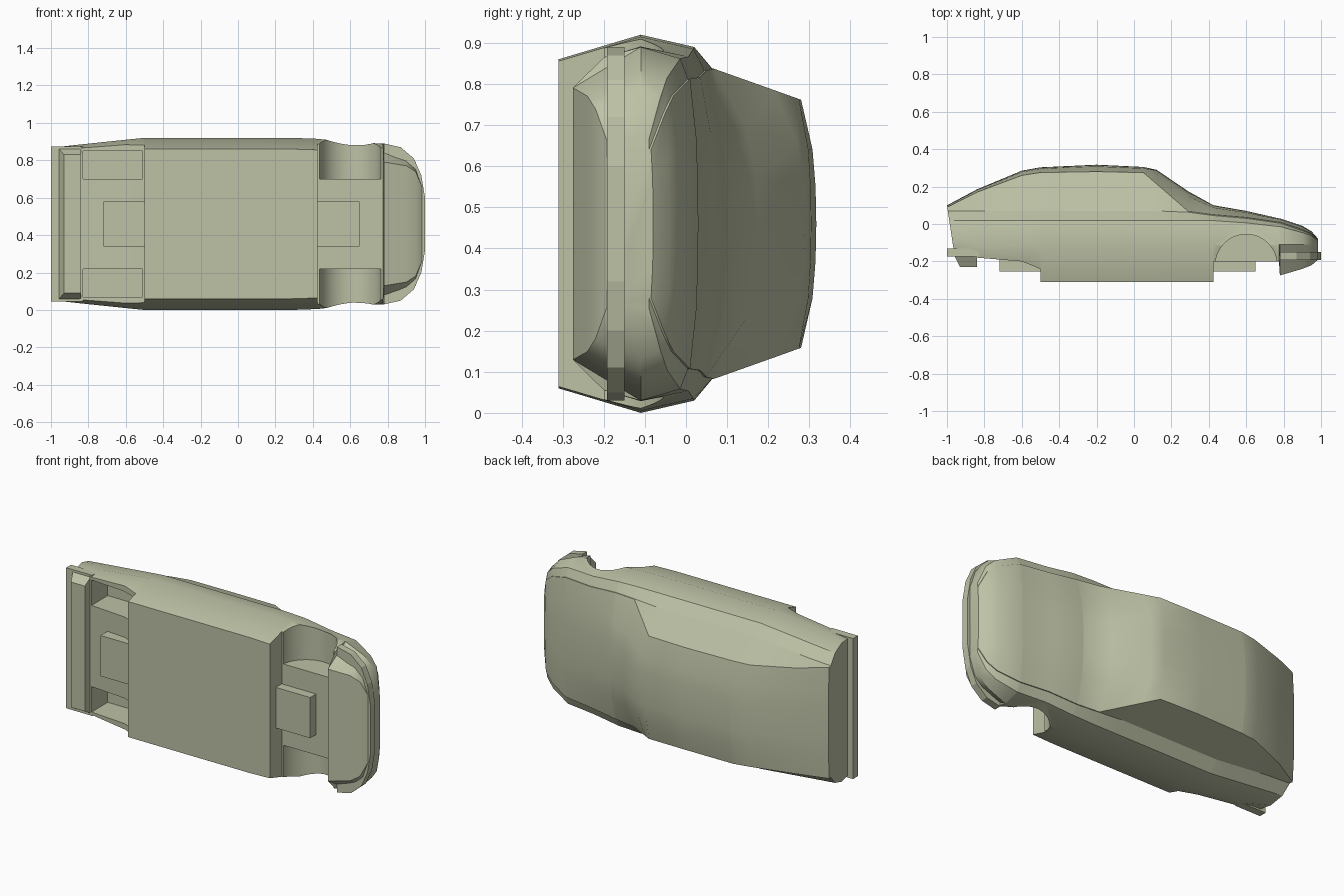
import bpy, bmesh
from mathutils import Matrix, Vector

if "Cube" in bpy.data.objects:
    bpy.data.objects.remove(bpy.data.objects["Cube"])

MID = 0.46  # the car lies on its side: its width runs along z, its roof faces +y
WAIST = -0.11  # height of the widest line

paint = bpy.data.materials.new("pale_khaki")
paint.use_nodes = True
paint.diffuse_color = (0.51, 0.54, 0.38, 1)
paint.node_tree.nodes["Principled BSDF"].inputs["Base Color"].default_value = paint.diffuse_color


def finish(name, bm):
    bmesh.ops.recalc_face_normals(bm, faces=bm.faces)
    mesh = bpy.data.meshes.new(name)
    bm.to_mesh(mesh)
    bm.free()
    mesh.materials.append(paint)
    obj = bpy.data.objects.new(name, mesh)
    bpy.context.collection.objects.link(obj)
    return obj


def box(name, x_range, y_range, half_width, middle=MID):
    ranges = (x_range, y_range, (middle - half_width, middle + half_width))
    centre = Vector([(low + high) / 2 for low, high in ranges])
    size = [high - low for low, high in ranges]
    bm = bmesh.new()
    bmesh.ops.create_cube(bm, size=1, matrix=Matrix.Translation(centre) @ Matrix.Diagonal((*size, 1)))
    return finish(name, bm)


def loft(name, rings):
    bm = bmesh.new()
    loops = [[bm.verts.new(point) for point in ring] for ring in rings]
    for first, second in zip(loops, loops[1:]):
        for i in range(len(first)):
            j = (i + 1) % len(first)
            bm.faces.new((first[i], first[j], second[j], second[i]))
    bm.faces.new(loops[0])
    bm.faces.new(loops[-1])
    return finish(name, bm)


def cross_section(x, floor, width, rail, top):
    # The sills tuck in below the waist, more strongly under the nose
    tuck = 1.4 if x > 0.777 else 0.65
    floor_width = width * (1 + tuck * (floor - WAIST))
    waist = max(WAIST, floor + 0.07)
    shoulder = min(0.02, WAIST + (rail - WAIST) * 0.8)
    shoulder_width = width * 0.935
    # The cabin narrows towards the roof rail
    rail_width = width * 0.82 - 0.36 * max(0, rail - 0.07)
    belt = min(shoulder + 0.05, rail - 0.005)
    belt_width = max(shoulder_width - 0.06, rail_width)
    rise = top - rail
    half = [(floor_width, floor), (width, waist), (shoulder_width, shoulder), (belt_width, belt),
            (rail_width, rail), (rail_width * 0.6, rail + rise * 0.75),
            (rail_width * 0.3, rail + rise * 0.95)]
    outline = half + [(0, top)] + [(-w, y) for w, y in reversed(half)]
    lean = 0.15 if x == -1 else 0  # sloping tail panel
    return [(x + lean * (top - y), y, MID + w) for w, y in outline]


# Body stations: position, floor height, half width, roof rail height, top height
stations = [
    (-1, -.13, .41, .09, .1),
    (-.84, -.18, .425, .17, .185),
    (-.6, -.2, .45, .26, .285),
    (-.501, -.24, .46, .275, .303),
    (-.5, -.31, .46, .275, .303),
    (-.2, -.31, .46, .28, .317),
    (.05, -.31, .46, .275, .305),
    (.12, -.31, .46, .215, .29),
    (.29, -.31, .46, .068, .175),
    (.425, -.31, .455, .05, .1),
    (.426, -.2, .455, .05, .1),
    (.6, -.2, .435, .035, .07),
    (.775, -.2, .43, .01, .03),
    (.78, -.275, .43, .01, .03),
    (.9, -.24, .38, -.03, -.01),
    (.95, -.22, .33, -.05, -.04),
    (.985, -.19, .22, -.085, -.08),
]
body = loft("body_shell", [cross_section(*station) for station in stations])

# Wheel wells: open arches in front, covered pockets behind
cutters = []
for side in (1, -1):
    bm = bmesh.new()
    bmesh.ops.create_cone(bm, cap_ends=True, segments=40, radius1=0.165, radius2=0.165, depth=0.3,
                          matrix=Matrix.Translation((0.6, -0.22, MID + side * 0.39)))
    cutters.append(finish("front_arch_cutter", bm))
    cutters.append(box("rear_well_cutter", (-0.83, -0.51), (-0.4, -0.03), 0.075, MID + side * 0.315))
activate = bpy.context.view_layer.objects
bpy.ops.object.select_all(action='DESELECT')
body.select_set(True)
activate.active = body
for cutter in cutters:
    cut = body.modifiers.new("wheel_well", 'BOOLEAN')
    cut.operation = 'DIFFERENCE'
    cut.solver = 'EXACT'
    cut.object = cutter
    bpy.ops.object.modifier_apply(modifier=cut.name)
for cutter in cutters:
    bpy.data.objects.remove(cutter)
bpy.ops.object.shade_smooth_by_angle(angle=0.55)

# Front bumper wrapping around the nose
half = [(.78, .43), (.87, .41), (.94, .35), (.98, .26), (1, .14)]
outline = half + [(x, -w) for x, w in reversed(half)]
loft("front_bumper", [[(x, y, MID + w) for x, w in outline] for y in (-.192, -.15)])

# Rear bumper and the tapered valance under it
box("rear_bumper", (-1, -.83), (-.175, -.13), .415)
levels = [(-.23, -.93, .37), (-.16, -.965, .41)]
loft("rear_valance", [[(x, y, MID - w), (-.84, y, MID - w), (-.84, y, MID + w), (x, y, MID + w)]
                      for y, x, w in levels])

# Axle blocks on the underside
for name, x_range in (("rear_axle_block", (-.72, -.49)), ("front_axle_block", (.42, .65))):
    box(name, x_range, (-.255, -.19), .12)
